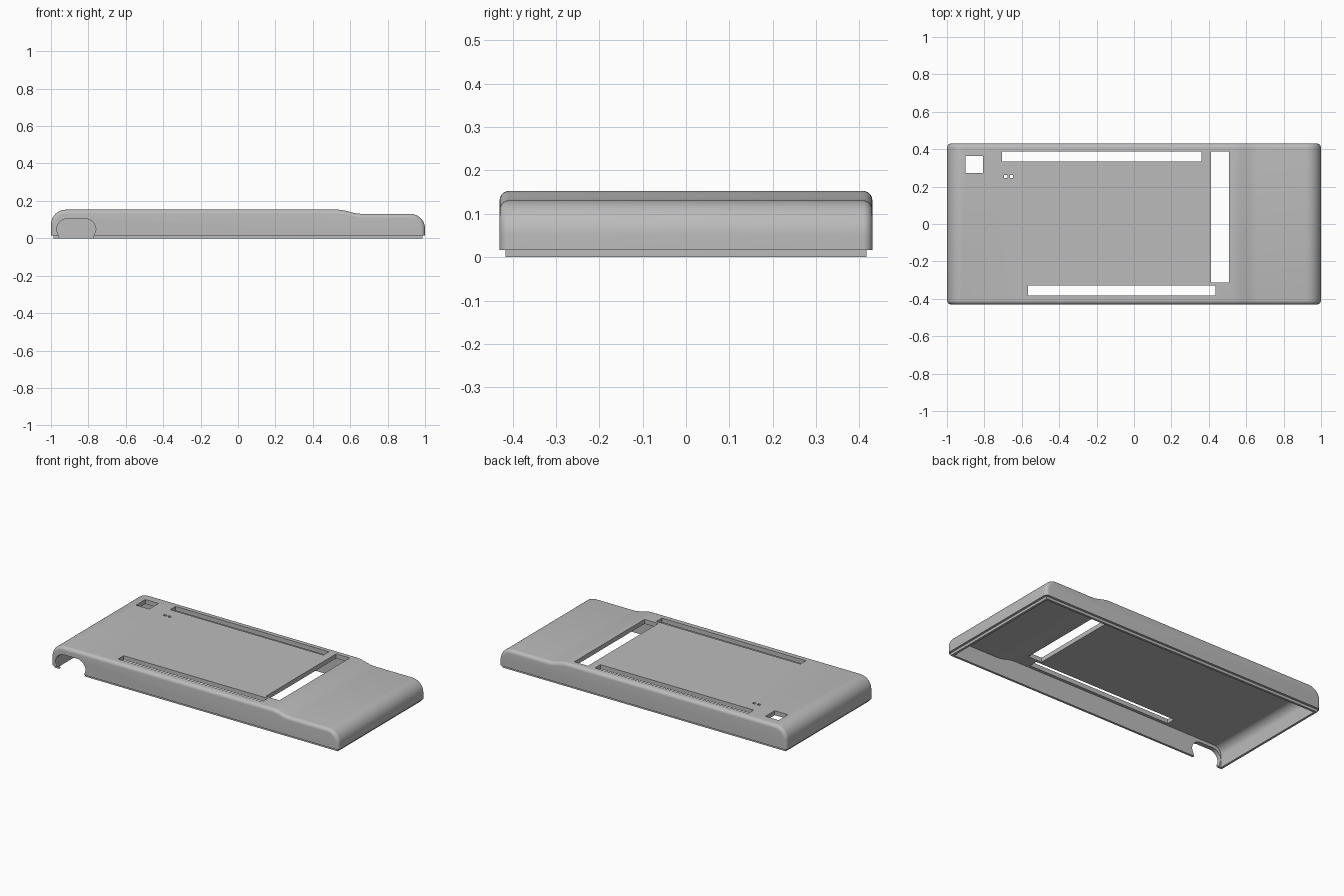
import bpy, bmesh
from math import sin, cos, pi

if "Cube" in bpy.data.objects:
    bpy.data.objects.remove(bpy.data.objects["Cube"])

HALF_W = 0.43      # half width of the case
RIM = 0.016        # bottom of the outer wall, above the lip
WALL = 0.028
FILLET = 0.022

grey = bpy.data.materials.new("matte grey")
grey.use_nodes = True
colour = (0.5, 0.5, 0.5, 1)
grey.diffuse_color = colour
grey.node_tree.nodes["Principled BSDF"].inputs["Base Color"].default_value = colour


def side_profile(inset, bottom):
    """Closed side outline (x, z): rounded ends and a soft step in the top."""
    high, low, r = 0.153, 0.131, 0.08
    n = 12
    pts = [(-1 + inset, bottom)]
    for i in range(n + 1):
        a = pi / 2 * i / n
        pts.append((-1 + r - (r - inset) * cos(a), high - r + (r - inset) * sin(a)))
    for i in range(n + 1):
        t = i / n
        pts.append((0.53 + 0.13 * t, high - inset - (high - low) * (1 - cos(pi * t)) / 2))
    for i in range(n + 1):
        a = pi / 2 * i / n
        pts.append((1 - r + (r - inset) * sin(a), low - r + (r - inset) * cos(a)))
    pts.append((1 - inset, bottom))
    return pts


def loft(name, sections):
    """Skin matching (x, z) outlines placed along y, and cap both ends."""
    bm = bmesh.new()
    rings = [[bm.verts.new((x, y, z)) for x, z in pts] for y, pts in sections]
    for a, b in zip(rings, rings[1:]):
        for i in range(len(a)):
            j = (i + 1) % len(a)
            bm.faces.new((a[i], a[j], b[j], b[i]))
    bm.faces.new(rings[0])
    bm.faces.new(rings[-1])
    bmesh.ops.recalc_face_normals(bm, faces=bm.faces)
    mesh = bpy.data.meshes.new(name)
    bm.to_mesh(mesh)
    bm.free()
    mesh.materials.append(grey)
    obj = bpy.data.objects.new(name, mesh)
    bpy.context.collection.objects.link(obj)
    return obj


def box(name, x0, x1, y0, y1, z0, z1):
    rect = [(x0, z0), (x1, z0), (x1, z1), (x0, z1)]
    return loft(name, [(y0, rect), (y1, rect)])


# Outer body with filleted long edges
fillet = [(FILLET * (1 - cos(a)), FILLET * (1 - sin(a)))
          for a in (pi / 2 * i / 6 for i in range(7))]
sections = [(-HALF_W + dy, side_profile(inset, RIM)) for dy, inset in fillet]
sections += [(-y, pts) for y, pts in reversed(sections)]
case = loft("case_shell", sections)


def combine(tool, operation):
    """Apply a boolean to the case and discard the helper."""
    tool.hide_render = True
    mod = case.modifiers.new(tool.name, "BOOLEAN")
    mod.operation = operation
    mod.solver = "EXACT"
    mod.object = tool
    bpy.context.view_layer.objects.active = case
    bpy.ops.object.modifier_apply(modifier=mod.name)
    bpy.data.objects.remove(tool)


# Thin lip below the wall
LIP = 0.014
combine(box("lip", -1 + LIP, 1 - LIP, -HALF_W + LIP, HALF_W - LIP, 0, 0.03), "UNION")

# Hollow interior, open at the bottom
inner = side_profile(WALL, -0.05)
combine(loft("cavity", [(-HALF_W + WALL, inner), (HALF_W - WALL, inner)]), "DIFFERENCE")

# Openings through the top
openings = {
    "cross_slot": (0.412, 0.507, -0.312, 0.387),
    "back_slot": (-0.705, 0.362, 0.333, 0.387),
    "front_slot": (-0.567, 0.436, -0.383, -0.328),
    "square_window": (-0.9, -0.808, 0.272, 0.364),
    "pin_hole_a": (-0.695, -0.677, 0.247, 0.263),
    "pin_hole_b": (-0.664, -0.646, 0.247, 0.263),
}
for name, (x0, x1, y0, y1) in openings.items():
    combine(box(name, x0, x1, y0, y1, 0.06, 0.3), "DIFFERENCE")

# Rounded notch in the front wall
notch = []
for cx, cz, start in ((-0.82, 0.045, 0), (-0.91, 0.045, pi / 2)):
    for i in range(13):
        a = start + pi / 2 * i / 12
        notch.append((cx + 0.06 * cos(a), cz + 0.06 * sin(a)))
notch += [(-0.95, -0.01), (-0.78, -0.01)]
combine(loft("notch", [(-0.6, notch), (-0.36, notch)]), "DIFFERENCE")

# Smooth curves, crisp edges
bpy.ops.object.select_all(action="DESELECT")
case.select_set(True)
bpy.context.view_layer.objects.active = case
bpy.ops.object.shade_smooth_by_angle(angle=pi / 6)
